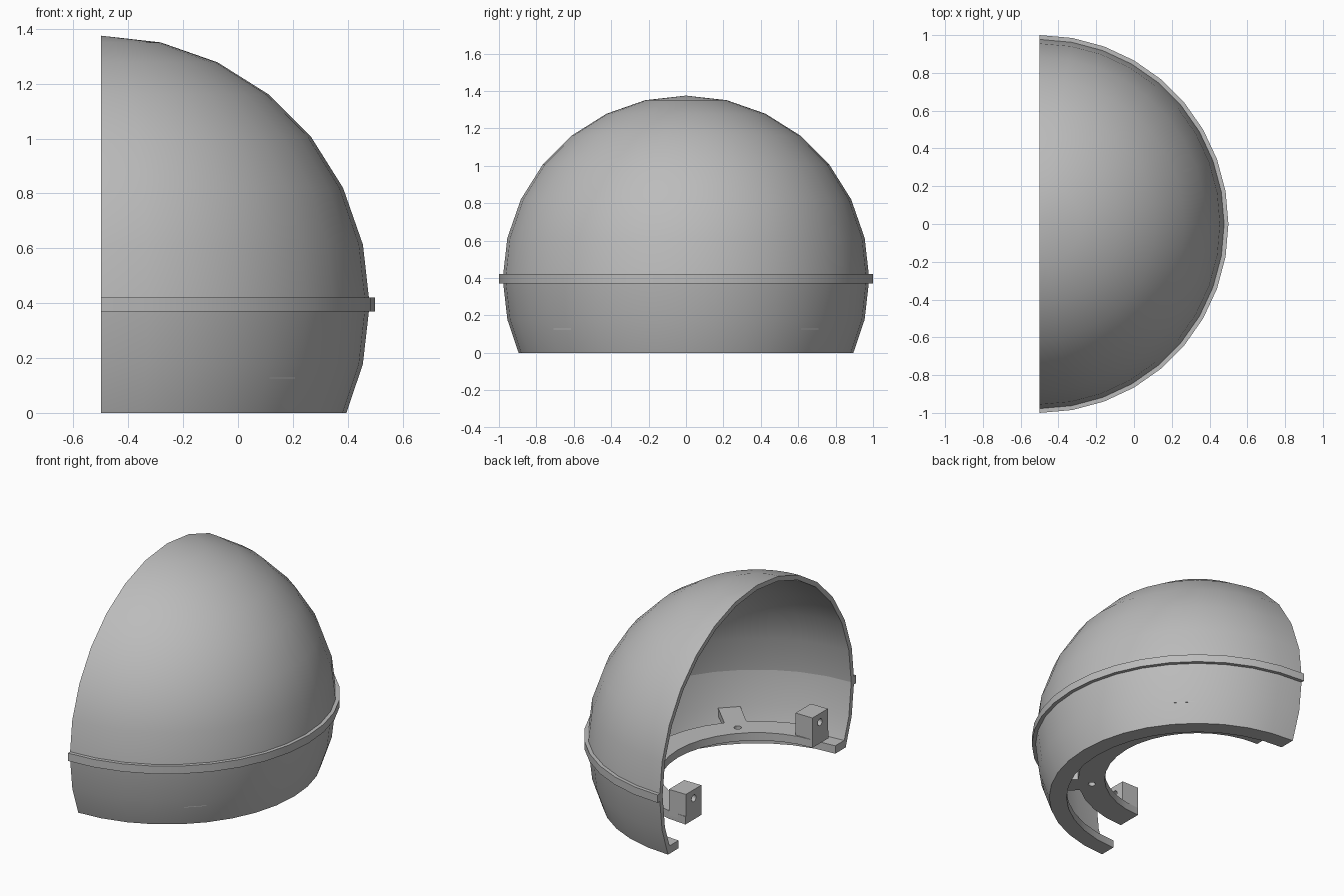
import bpy, bmesh, math
from mathutils import Matrix, Vector

if "Cube" in bpy.data.objects:
    bpy.data.objects.remove(bpy.data.objects["Cube"], do_unlink=True)

AXIS_X = -0.5      # vertical axis of the half dome
EQUATOR = 0.395    # height of the sphere centre
STEP = math.pi / 14
SEGMENTS = 18

grey = bpy.data.materials.new("plain_grey")
grey.use_nodes = True
grey.diffuse_color = (0.5, 0.5, 0.5, 1)
grey.node_tree.nodes["Principled BSDF"].inputs["Base Color"].default_value = (0.5, 0.5, 0.5, 1)


def finish(name, bm, smooth=False):
    bmesh.ops.remove_doubles(bm, verts=bm.verts, dist=1e-5)
    bmesh.ops.recalc_face_normals(bm, faces=bm.faces)
    mesh = bpy.data.meshes.new(name)
    bm.to_mesh(mesh)
    bm.free()
    mesh.materials.append(grey)
    ob = bpy.data.objects.new(name, mesh)
    bpy.context.collection.objects.link(ob)
    if smooth:
        bpy.ops.object.select_all(action='DESELECT')
        ob.select_set(True)
        bpy.context.view_layer.objects.active = ob
        bpy.ops.object.shade_smooth_by_angle(angle=math.radians(30))
    return ob


def half_lathe(name, profile):
    """Sweep a closed (radius, height) profile half a turn and cap both ends."""
    bm = bmesh.new()
    rows = []
    for i in range(SEGMENTS + 1):
        a = math.pi * (i / SEGMENTS - 0.5)
        rows.append([bm.verts.new((AXIS_X + r * math.cos(a), r * math.sin(a), z))
                     for r, z in profile])
    n = len(profile)
    for a, b in zip(rows, rows[1:]):
        for j in range(n):
            k = (j + 1) % n
            if profile[j][0] > 1e-6 or profile[k][0] > 1e-6:
                bm.faces.new((a[j], a[k], b[k], b[j]))
    bm.faces.new(rows[0])
    bm.faces.new(rows[-1])
    bmesh.ops.dissolve_degenerate(bm, dist=1e-5, edges=bm.edges)
    return finish(name, bm, True)


def block(name, low, high, turn=0):
    """Box given by two corners, measured from the axis and turned about it."""
    low, high = Vector(low), Vector(high)
    bm = bmesh.new()
    bmesh.ops.create_cube(bm, size=1, matrix=Matrix.Translation((AXIS_X, 0, 0))
                          @ Matrix.Rotation(turn, 4, 'Z')
                          @ Matrix.Translation((low + high) / 2)
                          @ Matrix.Diagonal((high - low).to_4d()))
    return finish(name, bm)


def drill(ob, centre, radius, tilt):
    """Cut a round hole through a part."""
    bm = bmesh.new()
    bmesh.ops.create_cone(bm, cap_ends=True, segments=16, radius1=radius, radius2=radius,
                          depth=0.4, matrix=Matrix.Translation(centre) @ tilt)
    cutter = finish("hole_cutter", bm)
    cutter.hide_render = True
    mod = ob.modifiers.new("hole", 'BOOLEAN')
    mod.operation, mod.solver, mod.object = 'DIFFERENCE', 'EXACT', cutter
    bpy.context.view_layer.objects.active = ob
    bpy.ops.object.modifier_apply(modifier=mod.name)
    bpy.data.objects.remove(cutter, do_unlink=True)


def arc(radius):
    return [(radius * math.sin(i * STEP), EQUATOR + radius * math.cos(i * STEP))
            for i in range(8)]


# Upper shell, lower band with its foot flange, and the rim strip
half_lathe("upper_dome", arc(0.98) + arc(0.95)[::-1])
half_lathe("lower_shell", [(0.98, EQUATOR), (0.955, 0.177), (0.895, 0), (0.79, 0),
                           (0.79, 0.05), (0.88, 0.05), (0.926, 0.184), (0.95, EQUATOR)])
half_lathe("rim_strip", [(0.97, 0.37), (1, 0.37), (1, 0.42), (0.97, 0.42)])

# Raised inner ring with arms to the shell and drilled end blocks
ring = half_lathe("inner_ring", [(0.56, 0.125), (0.72, 0.125), (0.72, 0.175), (0.56, 0.175)])
for side, label in ((1, "left"), (-1, "right")):
    turn = side * math.pi / 4
    block("arm_" + label, (0.7, -0.065, 0.125), (0.935, 0.065, 0.175), turn)
    drill(ring, (AXIS_X + 0.64 * math.cos(turn), 0.64 * math.sin(turn), 0.15), 0.022, Matrix())
    y0, y1 = sorted((side * 0.56, side * 0.715))
    lug = block("end_block_" + label, (0, y0, 0.15), (0.12, y1, 0.315))
    drill(lug, (AXIS_X + 0.06, side * 0.635, 0.26), 0.022, Matrix.Rotation(math.pi / 2, 4, 'Y'))
